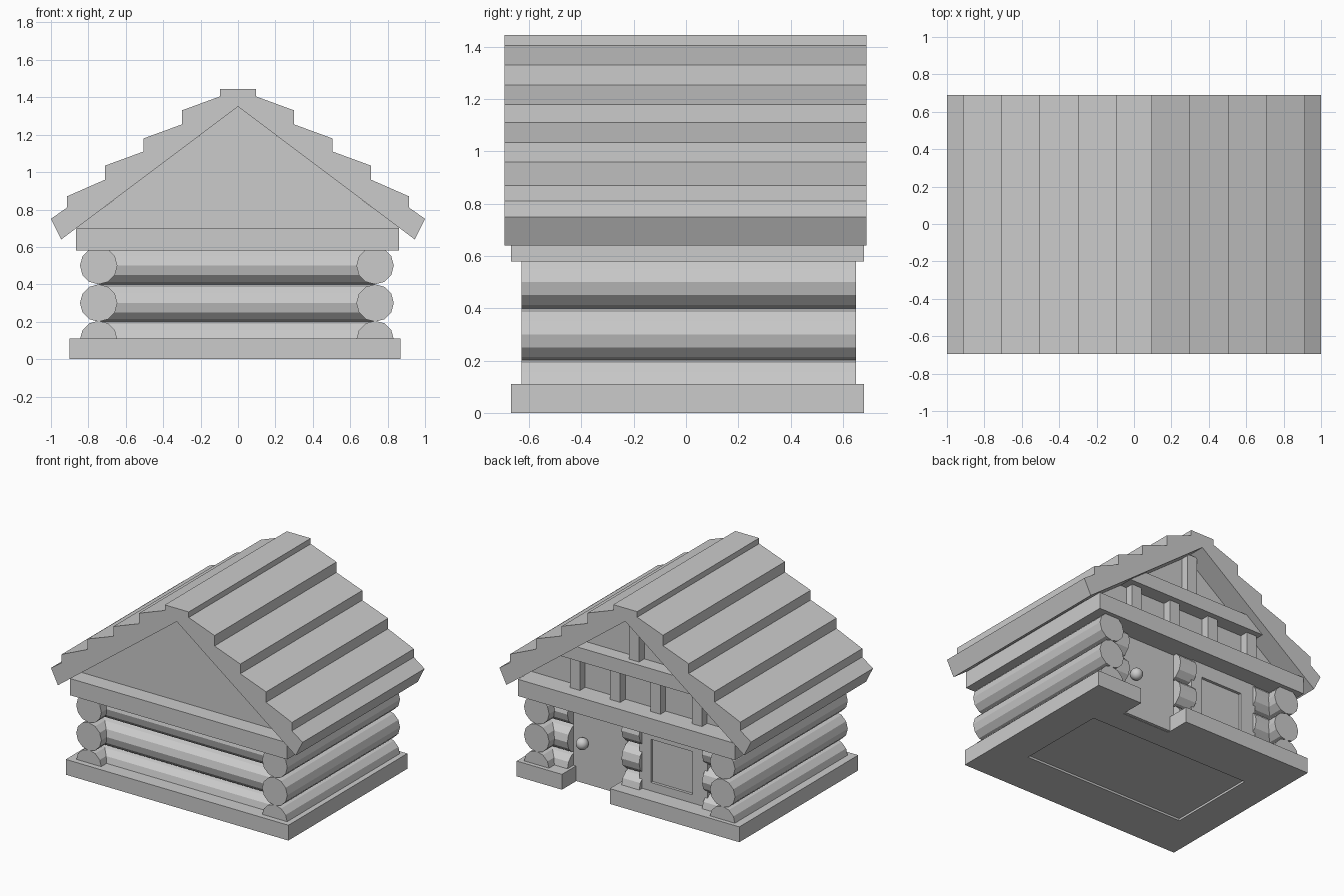
import bpy
import bmesh
from math import pi
from mathutils import Matrix, Vector

if "Cube" in bpy.data.objects:
    bpy.data.objects.remove(bpy.data.objects["Cube"], do_unlink=True)

grey = bpy.data.materials.new("plain_grey")
grey.use_nodes = True
grey.diffuse_color = (0.6, 0.6, 0.6, 1)
grey.node_tree.nodes["Principled BSDF"].inputs["Base Color"].default_value = (0.6, 0.6, 0.6, 1)


def finish(name, bm):
    bmesh.ops.recalc_face_normals(bm, faces=bm.faces)
    mesh = bpy.data.meshes.new(name)
    bm.to_mesh(mesh)
    bm.free()
    mesh.materials.append(grey)
    obj = bpy.data.objects.new(name, mesh)
    bpy.context.collection.objects.link(obj)
    return obj


def box(name, x, y, z):
    """Box from three (low, high) ranges."""
    bm = bmesh.new()
    bmesh.ops.create_cube(bm, size=1)
    for v in bm.verts:
        v.co = [r[0] if c < 0 else r[1] for c, r in zip(v.co, (x, y, z))]
    return finish(name, bm)


def prism(name, outline, y):
    """Extrude an x-z outline along y."""
    bm = bmesh.new()
    face = bm.faces.new([bm.verts.new((px, y[0], pz)) for px, pz in outline])
    ext = bmesh.ops.extrude_face_region(bm, geom=[face])
    moved = [g for g in ext["geom"] if isinstance(g, bmesh.types.BMVert)]
    bmesh.ops.translate(bm, verts=moved, vec=(0, y[1] - y[0], 0))
    return finish(name, bm)


def log(name, start, end):
    """Twelve-sided log with a corner of the section at mid height."""
    a, b = Vector(start), Vector(end)
    bm = bmesh.new()
    bmesh.ops.create_cone(bm, cap_ends=True, segments=12, radius1=0.1,
                          radius2=0.1, depth=(b - a).length)
    turn = Matrix.Rotation(pi / 2, 4, 'Y' if abs(b.x - a.x) > abs(b.y - a.y) else 'X')
    bmesh.ops.transform(bm, matrix=Matrix.Translation((a + b) / 2) @ turn, verts=bm.verts)
    return finish(name, bm)


def cut(target, cutter):
    """Subtract a box from the target, then discard the box."""
    cutter.hide_render = True
    mod = target.modifiers.new("cut", 'BOOLEAN')
    mod.operation = 'DIFFERENCE'
    mod.solver = 'EXACT'
    mod.object = cutter
    bpy.context.view_layer.objects.active = target
    bpy.ops.object.modifier_apply(modifier=mod.name)
    bpy.data.objects.remove(cutter, do_unlink=True)


# Foundation with a doorway notch and a shallow recess underneath
base = box("foundation", (-0.9, 0.87), (-0.67, 0.68), (0, 0.11))
cut(base, box("notch_cutter", (0.13, 0.51), (0.5, 0.8), (-0.1, 0.2)))
cut(base, box("recess_cutter", (-0.66, 0.62), (-0.33, 0.33), (-0.1, 0.015)))

# Log walls, with short logs beside the door and window at the back
LEFT, RIGHT, FRONT, BACK = 0.733, -0.745, -0.47, 0.49
for i, z in enumerate((0.105, 0.3, 0.5), 1):
    log(f"left_log_{i}", (LEFT, -0.63, z), (LEFT, 0.65, z))
    log(f"right_log_{i}", (RIGHT, -0.63, z), (RIGHT, 0.65, z))
    log(f"front_log_{i}", (RIGHT, FRONT, z), (LEFT, FRONT, z))
    for part, x0, x1 in (("left", 0.53, LEFT), ("middle", -0.04, 0.1), ("right", RIGHT, -0.54)):
        log(f"back_{part}_log_{i}", (x0, BACK, z), (x1, BACK, z))

# Door and knob
box("door", (0.1, 0.53), (0.45, 0.52), (0.002, 0.59))
bm = bmesh.new()
bmesh.ops.create_uvsphere(bm, u_segments=20, v_segments=12, radius=0.042)
bmesh.ops.translate(bm, verts=bm.verts, vec=(0.44, 0.55, 0.3))
for f in bm.faces:
    f.smooth = True
finish("door_knob", bm)

# Window frame with a set-back pane
window = box("window", (-0.56, -0.02), (0.45, 0.555), (0.1, 0.59))
cut(window, box("pane_cutter", (-0.44, -0.11), (0.535, 0.7), (0.17, 0.48)))

# Slab that carries the roof, and the closed loft
box("eaves_slab", (-0.865, 0.86), (-0.67, 0.68), (0.58, 0.7))
prism("loft", [(-0.865, 0.7), (0.865, 0.7), (0, 1.35)], (-0.55, 0.53))

# Timber framing of the back gable
prism("collar_beam", [(-0.57, 0.93), (0.57, 0.93), (0.44, 1.03), (-0.44, 1.03)], (0.5, 0.63))
for i, x in enumerate((-0.5, -0.17, 0.15, 0.47), 1):
    box(f"gable_post_{i}", (x - 0.04, x + 0.04), (0.5, 0.59), (0.69, 0.94))
box("king_post", (-0.04, 0.04), (0.5, 0.59), (1.02, 1.33))

# Stepped roof: one mirrored outline run along the ridge
steps = [(0.095, 1.445), (0.095, 1.405), (0.3, 1.33), (0.3, 1.255), (0.505, 1.18),
         (0.505, 1.11), (0.71, 1.035), (0.71, 0.96), (0.915, 0.87), (0.915, 0.81),
         (1.0, 0.75), (0.945, 0.64)]
mirrored = [(-x, z) for x, z in reversed(steps)]
prism("roof", steps + [(0, 1.35)] + mirrored, (-0.695, 0.69))
